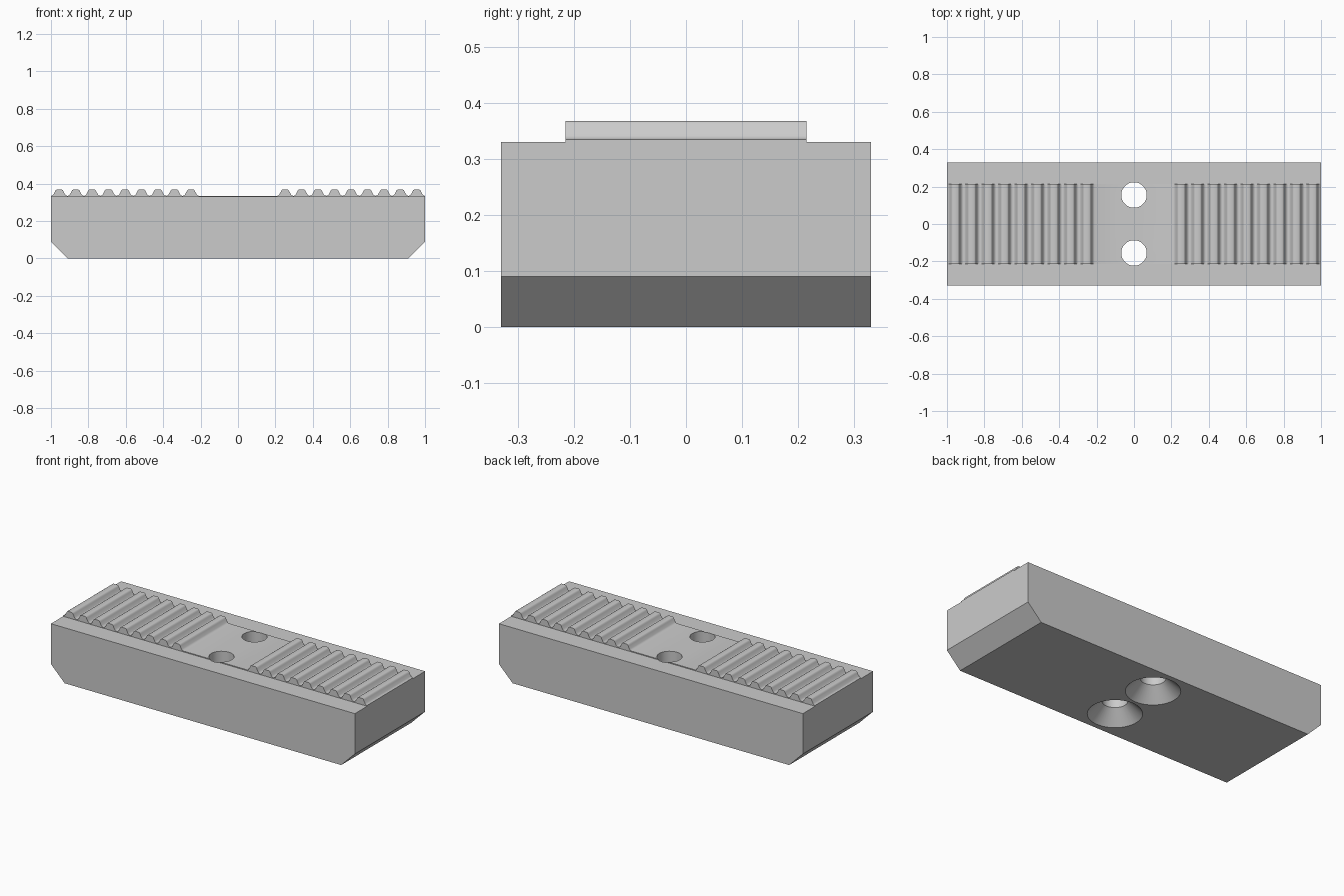
import bpy
import bmesh
import math

cube = bpy.data.objects.get("Cube")
if cube:
    bpy.data.objects.remove(cube, do_unlink=True)

# Single grey finish
GREY = (0.6, 0.6, 0.6, 1.0)
metal = bpy.data.materials.new("plain grey")
metal.use_nodes = True
metal.diffuse_color = GREY
metal.node_tree.nodes["Principled BSDF"].inputs["Base Color"].default_value = GREY


def make_object(name, bm):
    bmesh.ops.recalc_face_normals(bm, faces=bm.faces)
    mesh = bpy.data.meshes.new(name)
    bm.to_mesh(mesh)
    bm.free()
    mesh.materials.append(metal)
    obj = bpy.data.objects.new(name, mesh)
    bpy.context.collection.objects.link(obj)
    return obj


def extrude_profile(name, points, half_depth):
    """Extrude an x-z outline along y."""
    bm = bmesh.new()
    face = bm.faces.new([bm.verts.new((x, -half_depth, z)) for x, z in points])
    result = bmesh.ops.extrude_face_region(bm, geom=[face])
    verts = [v for v in result["geom"] if isinstance(v, bmesh.types.BMVert)]
    bmesh.ops.translate(bm, verts=verts, vec=(0, 2 * half_depth, 0))
    return make_object(name, bm)


def revolve_profile(name, points, y):
    """Turn a radius-height outline around a vertical axis."""
    bm = bmesh.new()
    verts = [bm.verts.new((r, 0, z)) for r, z in points]
    edges = [bm.edges.new(pair) for pair in zip(verts, verts[1:])]
    bmesh.ops.spin(bm, geom=verts + edges, cent=(0, 0, 0), axis=(0, 0, 1),
                   angle=math.tau, steps=48)
    bmesh.ops.remove_doubles(bm, verts=bm.verts, dist=0.0001)
    bmesh.ops.translate(bm, verts=bm.verts, vec=(0, y, 0))
    return make_object(name, bm)


# Block with chamfered lower ends
TOP = 0.33
CHAMFER = 0.09
body = extrude_profile("body", [
    (-1 + CHAMFER, 0), (1 - CHAMFER, 0), (1, CHAMFER),
    (1, TOP), (-1, TOP), (-1, CHAMFER)], 0.33)

# Toothed strip: two groups of nine teeth with a flat middle
FLOOR = 0.335
PITCH = 0.088
half_tooth = [(0.042, 0), (0.036, 0.002), (0.031, 0.007), (0.022, 0.024),
              (0.019, 0.030), (0.014, 0.033)]
tooth = [(-x, z) for x, z in half_tooth] + [(x, z) for x, z in reversed(half_tooth)]
centres = [0.252 + PITCH * i for i in range(9)]
outline = [(-1, TOP), (-1, FLOOR)]
for centre in [-c for c in reversed(centres)] + centres:
    outline += [(centre + x, FLOOR + z) for x, z in tooth]
outline += [(1, FLOOR), (1, TOP)]
teeth = extrude_profile("toothed_strip", outline, 0.215)

# Two screw holes, countersunk from below
for y in (-0.155, 0.155):
    cutter = revolve_profile("hole_cutter", [
        (0, -0.01), (0.155, -0.01), (0.068, 0.077), (0.068, 0.5), (0, 0.5)], y)
    cutter.hide_render = True
    for part in (body, teeth):
        mod = part.modifiers.new("screw hole", "BOOLEAN")
        mod.operation = "DIFFERENCE"
        mod.solver = "EXACT"
        mod.object = cutter
        bpy.context.view_layer.objects.active = part
        bpy.ops.object.modifier_apply(modifier=mod.name)
    bpy.data.objects.remove(cutter, do_unlink=True)

# Smooth the curved walls, keep the corners sharp
bpy.ops.object.select_all(action="DESELECT")
for part in (body, teeth):
    part.select_set(True)
bpy.context.view_layer.objects.active = body
bpy.ops.object.shade_smooth_by_angle(angle=math.radians(35))
